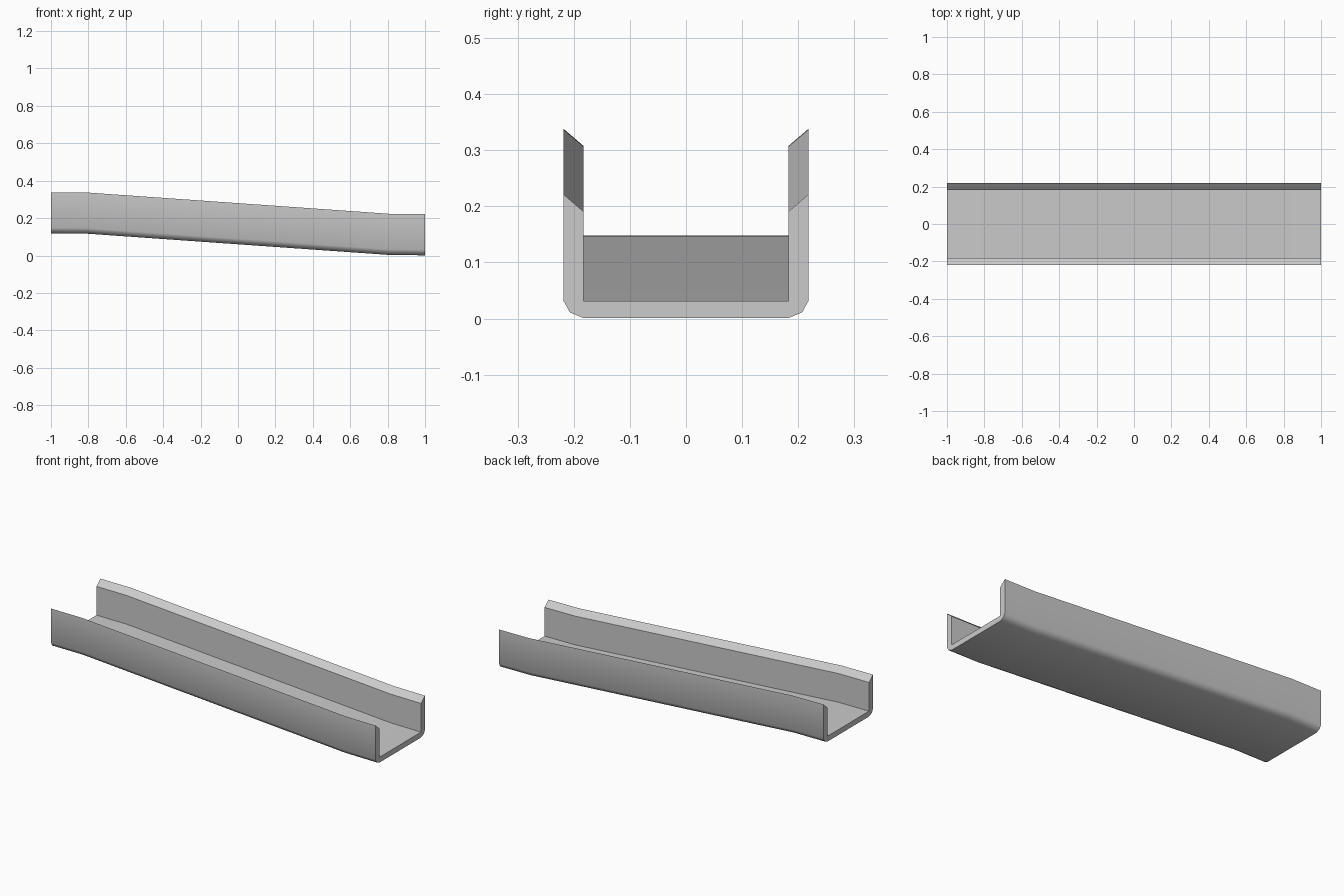
import bpy, bmesh

if "Cube" in bpy.data.objects:
    bpy.data.objects.remove(bpy.data.objects["Cube"])

# Half of the channel cross-section (y, z): inner floor corner, wall, rounded outer corner
half = [(0.183, 0.031), (0.183, 0.191), (0.218, 0.221),
        (0.218, 0.031), (0.207, 0.011), (0.183, 0.001)]
profile = half + [(-y, z) for y, z in reversed(half)]

# Stations along the slide (x, height offset): level ends, sloping middle
stations = [(-1.0, 0.117), (-0.81, 0.116), (0.81, 0.002), (1.0, 0.0)]

bm = bmesh.new()
rings = [[bm.verts.new((x, y, z + dz)) for y, z in profile] for x, dz in stations]
n = len(profile)
for a, b in zip(rings, rings[1:]):
    for i in range(n):
        j = (i + 1) % n
        bm.faces.new((a[i], a[j], b[j], b[i]))

# End caps: two walls with corners plus the floor strip
for r in (rings[0], rings[-1]):
    bm.faces.new(r[0:6])
    bm.faces.new(r[6:12])
    bm.faces.new((r[0], r[5], r[6], r[11]))
bmesh.ops.recalc_face_normals(bm, faces=bm.faces)

mesh = bpy.data.meshes.new("sloped_channel")
bm.to_mesh(mesh)
bm.free()
channel = bpy.data.objects.new("sloped_channel", mesh)
bpy.context.collection.objects.link(channel)

# Smooth shading over the gentle bends and rounded corners
bpy.context.view_layer.objects.active = channel
channel.select_set(True)
bpy.ops.object.shade_smooth_by_angle(angle=0.7)
